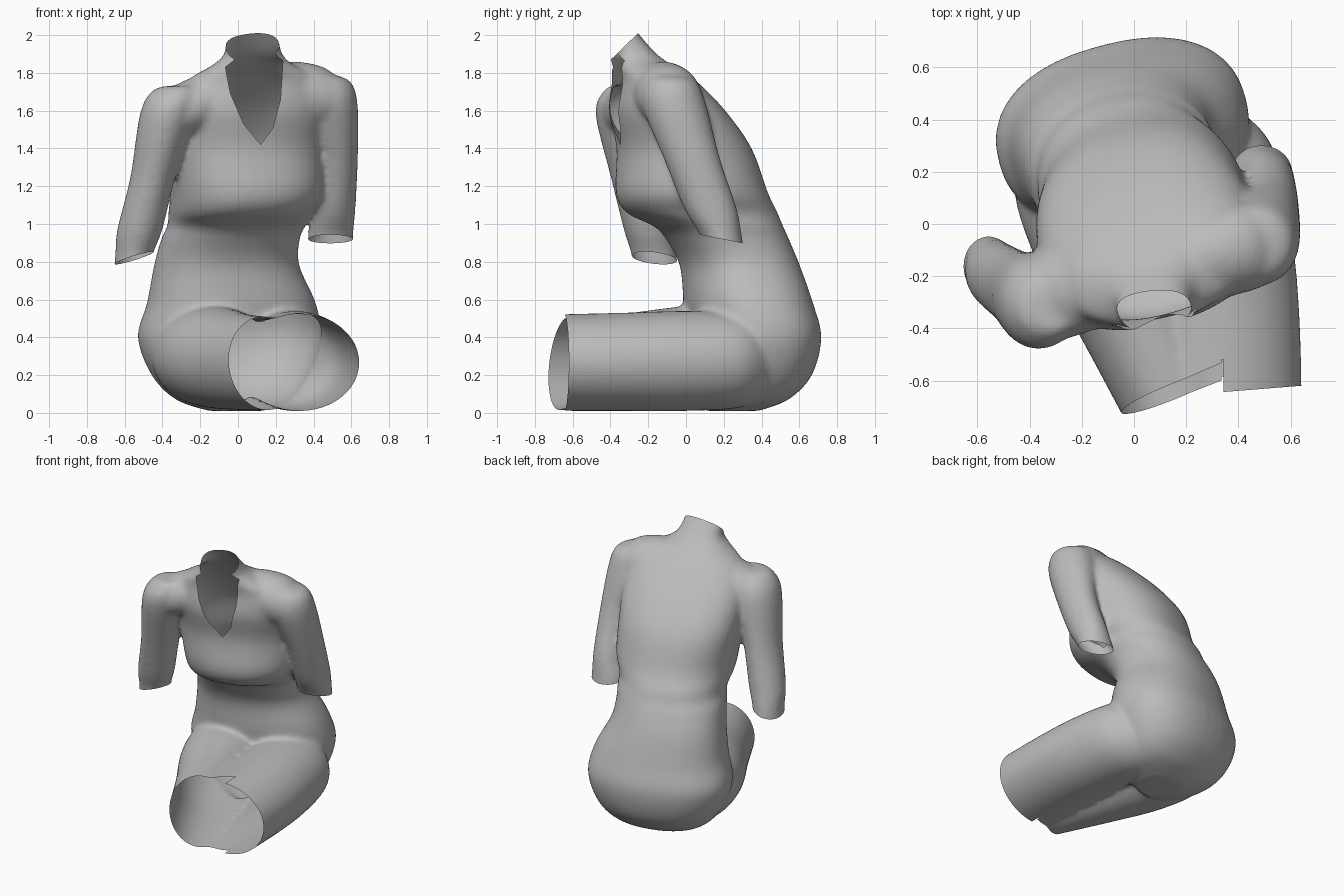
import bpy, bmesh
from math import cos, sin, pi, radians, copysign
from mathutils import Vector

if "Cube" in bpy.data.objects:
    bpy.data.objects.remove(bpy.data.objects["Cube"])

cloth = bpy.data.materials.new("warm_grey")
cloth.use_nodes = True
GREY = (0.5, 0.5, 0.5, 1)
cloth.diffuse_color = GREY
cloth.node_tree.nodes["Principled BSDF"].inputs["Base Color"].default_value = GREY

UP = Vector((0, 0, 1))


def flat_axis(degrees):
    return Vector((cos(radians(degrees)), sin(radians(degrees)), 0))


def curve(p0, p1, p2, p3, t):
    """Smooth step between the sections p1 and p2."""
    return [b + 0.5 * t * (c - a + t * (2*a - 5*b + 4*c - d + t * (3*(b - c) + d - a)))
            for a, b, c, d in zip(p0, p1, p2, p3)]


def loft(bm, sections, u, v, power=2.0, steps=5, sides=40):
    """Closed tube through sections (x, y, z, radius along u, radius along v)."""
    s = [sections[0]] + sections + [sections[-1]]
    rows = [curve(*s[i:i + 4], k / steps) for i in range(len(s) - 3) for k in range(steps)]
    rows.append(sections[-1])
    rings = []
    for x, y, z, ru, rv in rows:
        ring = []
        for k in range(sides):
            c, d = cos(2 * pi * k / sides), sin(2 * pi * k / sides)
            c, d = (copysign(abs(w) ** (2 / power), w) for w in (c, d))
            ring.append(bm.verts.new(Vector((x, y, z)) + u * ru * c + v * rv * d))
        rings.append(ring)
    for a, b in zip(rings, rings[1:]):
        for k in range(sides):
            bm.faces.new((a[k], a[k - 1], b[k - 1], b[k]))
    bm.faces.new(rings[0])
    bm.faces.new(rings[-1][::-1])


bm = bmesh.new()
twist = flat_axis(15)
depth = flat_axis(105)

# Torso, leaning forward from the seat to the neck
loft(bm, [
    (-0.01, 0.24, 0.01, 0.14, 0.14), (-0.02, 0.30, 0.07, 0.31, 0.23),
    (-0.035, 0.34, 0.20, 0.425, 0.31), (-0.045, 0.36, 0.40, 0.49, 0.335),
    (-0.035, 0.33, 0.58, 0.45, 0.325), (-0.06, 0.285, 0.78, 0.385, 0.305),
    (-0.04, 0.22, 0.92, 0.365, 0.315), (-0.01, 0.17, 0.99, 0.36, 0.335),
    (0.01, 0.085, 1.06, 0.37, 0.395), (0.045, 0.03, 1.17, 0.40, 0.395),
    (0.04, -0.01, 1.40, 0.415, 0.345), (0.065, -0.10, 1.60, 0.42, 0.29),
    (0.09, -0.17, 1.76, 0.36, 0.20), (0.08, -0.24, 1.84, 0.22, 0.16),
    (0.08, -0.29, 1.91, 0.15, 0.12), (0.07, -0.40, 2.06, 0.145, 0.10)], twist, depth, 2.3)

# Shoulder yoke, higher on the left
loft(bm, [
    (-0.38, -0.30, 1.57, 0.15, 0.13), (-0.28, -0.27, 1.61, 0.17, 0.15),
    (-0.10, -0.23, 1.66, 0.15, 0.155), (0.10, -0.18, 1.69, 0.16, 0.155),
    (0.30, -0.12, 1.69, 0.17, 0.17), (0.44, -0.08, 1.67, 0.17, 0.165),
    (0.52, -0.06, 1.65, 0.14, 0.13)], depth, UP)

# Upper arms with short sleeves
loft(bm, [
    (0.43, -0.09, 1.79, 0.08, 0.08), (0.46, -0.08, 1.75, 0.14, 0.14),
    (0.48, -0.06, 1.62, 0.155, 0.17), (0.52, 0.03, 1.35, 0.115, 0.15),
    (0.51, 0.13, 1.08, 0.112, 0.14), (0.49, 0.185, 0.94, 0.12, 0.11),
    (0.49, 0.20, 0.86, 0.12, 0.11)], flat_axis(0), flat_axis(90))
loft(bm, [
    (-0.31, -0.32, 1.73, 0.08, 0.08), (-0.33, -0.31, 1.70, 0.13, 0.13),
    (-0.37, -0.30, 1.58, 0.15, 0.18), (-0.45, -0.25, 1.25, 0.12, 0.15),
    (-0.52, -0.20, 0.97, 0.12, 0.13), (-0.55, -0.17, 0.84, 0.10, 0.12),
    (-0.56, -0.16, 0.73, 0.10, 0.12)], flat_axis(0), flat_axis(90))

# Thighs, pressed together at the front
loft(bm, [
    (-0.20, 0.42, 0.32, 0.16, 0.16), (-0.20, 0.28, 0.31, 0.28, 0.25),
    (-0.12, 0.00, 0.295, 0.29, 0.27), (0.02, -0.35, 0.27, 0.24, 0.255),
    (0.20, -0.77, 0.26, 0.20, 0.245)], flat_axis(22), UP)
loft(bm, [
    (0.22, 0.44, 0.28, 0.18, 0.17), (0.24, 0.30, 0.28, 0.29, 0.25),
    (0.30, 0.00, 0.275, 0.30, 0.265), (0.325, -0.35, 0.27, 0.31, 0.26),
    (0.33, -0.78, 0.265, 0.315, 0.255)], flat_axis(0), UP)

bmesh.ops.recalc_face_normals(bm, faces=bm.faces)
mesh = bpy.data.meshes.new("seated_body")
bm.to_mesh(mesh)
bm.free()
body = bpy.data.objects.new("seated_body", mesh)
bpy.context.collection.objects.link(body)

# Fuse the parts into one skin and soften the joins
fuse = body.modifiers.new("fuse", "REMESH")
fuse.mode = "VOXEL"
fuse.voxel_size = 0.016
soften = body.modifiers.new("soften", "SMOOTH")
soften.factor = 0.5
soften.iterations = 12
deps = bpy.context.evaluated_depsgraph_get()
skin = bpy.data.meshes.new_from_object(body.evaluated_get(deps))
body.modifiers.clear()
body.data = skin

bm = bmesh.new()
bm.from_mesh(skin)


def cut(region, point, normal, remove=True):
    """Slice the faces in a region, optionally dropping the far side."""
    faces = [f for f in bm.faces if region(f.calc_center_median())]
    geom = faces + list({e for f in faces for e in f.edges}) + list({v for f in faces for v in f.verts})
    bmesh.ops.bisect_plane(bm, geom=geom, plane_co=point, plane_no=normal, clear_outer=remove)


# Open ends of the sleeves
cut(lambda p: p.x > 0.355 and 0 < p.y < 0.36 and 0.78 < p.z < 1.0, (0.48, 0.19, 0.92), (0, -0.2, -1))
cut(lambda p: p.x < -0.435 and p.y < 0 and 0.6 < p.z < 0.95, (-0.55, -0.17, 0.82), (0.3, -0.1, -1))


# Open ends of the legs, split where the two legs meet
def leg_end(p):
    return p.y < -0.5 and p.z < 0.7


MEET = 0.335
cut(leg_end, (MEET, 0, 0), (1, 0, 0), False)
cut(lambda p: leg_end(p) and p.x < MEET, (0.145, -0.645, 0.26), (0.38, -0.93, 0.12))
cut(lambda p: leg_end(p) and p.x > MEET, (0.33, -0.645, 0.26), (0.08, -1, 0))

# Collar, higher at the nape
cut(lambda p: p.z > 1.8, (0.07, -0.28, 1.985), (0, -0.7, 0.72))

# Plunging neckline: each edge is (point, outward normal) of a convex opening
left = [(0.12, 1.42), (0.03, 1.53), (-0.04, 1.69), (-0.08, 1.9)]
right = [(0.12, 1.42), (0.185, 1.51), (0.225, 1.66), (0.24, 1.9)]
edges = [(Vector((0.1, -0.36, 1.86)), depth + UP * 0.6)]
for side, points in ((-1, left), (1, right)):
    for (x0, z0), (x1, z1) in zip(points, points[1:]):
        edges.append((Vector((x0, 0, z0)), Vector((z1 - z0, 0, x0 - x1)) * side))
for point, normal in edges:
    cut(lambda p: p.z > 1.38 and p.y < -0.2 and -0.15 < p.x < 0.3, point, normal, False)


def in_neckline(p):
    return p.z > 1.4 and p.y < -0.2 and all((p - point).dot(normal) < 0 for point, normal in edges)


bmesh.ops.delete(bm, geom=[f for f in bm.faces if in_neckline(f.calc_center_median())], context="FACES")

bm.to_mesh(skin)
bm.free()
skin.materials.clear()
skin.materials.append(cloth)
bpy.context.view_layer.objects.active = body
body.select_set(True)
bpy.ops.object.shade_smooth_by_angle(angle=radians(50))
